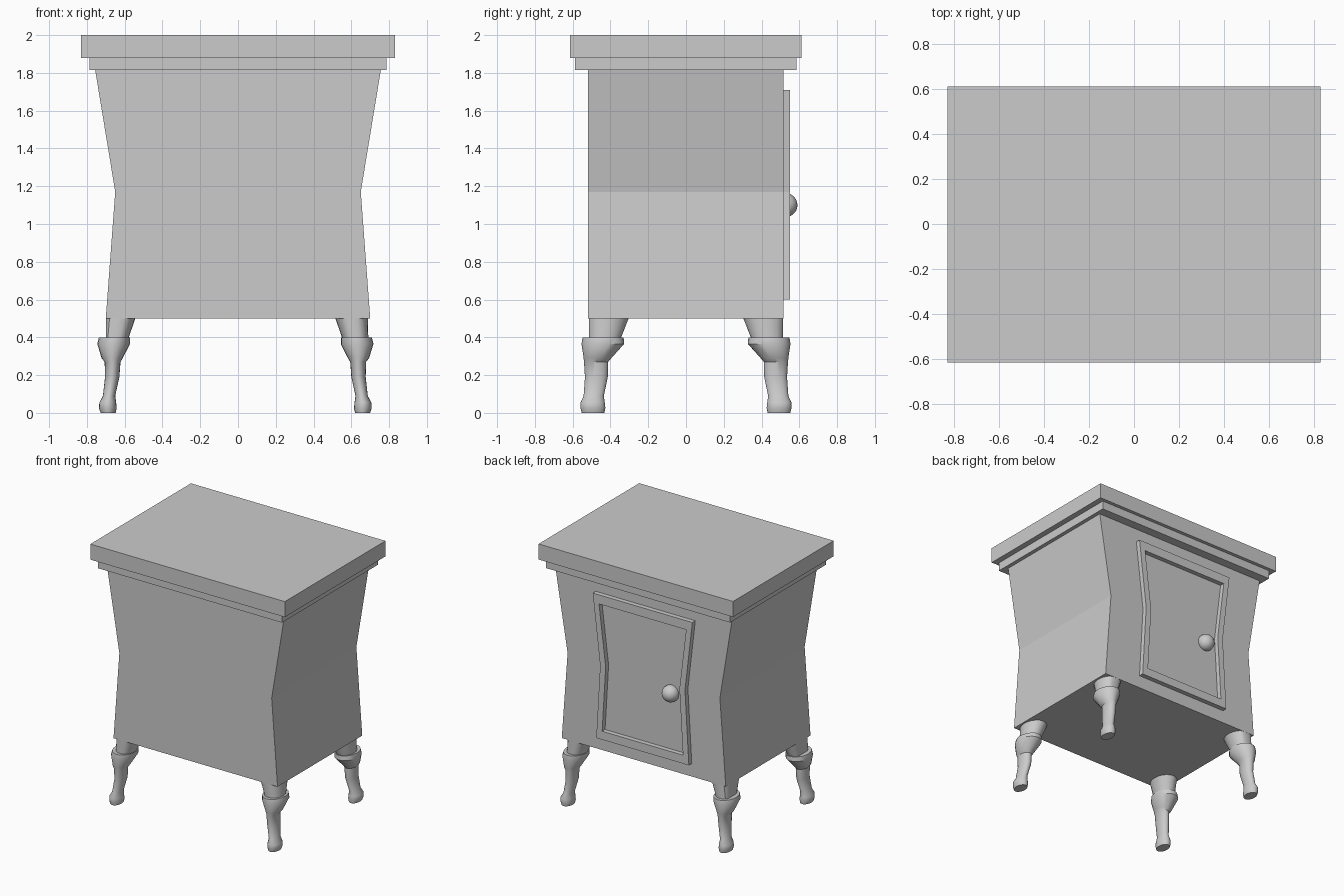
import bpy, bmesh, math

if "Cube" in bpy.data.objects:
    bpy.data.objects.remove(bpy.data.objects["Cube"])


def finish(name, bm, smooth=False):
    bmesh.ops.recalc_face_normals(bm, faces=bm.faces)
    mesh = bpy.data.meshes.new(name)
    bm.to_mesh(mesh)
    bm.free()
    ob = bpy.data.objects.new(name, mesh)
    bpy.context.collection.objects.link(ob)
    if smooth:
        bpy.ops.object.select_all(action='DESELECT')
        ob.select_set(True)
        bpy.context.view_layer.objects.active = ob
        bpy.ops.object.shade_smooth_by_angle(angle=math.radians(35))
    return ob


def outline(rows, cx=0.0):
    # Symmetric waisted outline from (half width, z) rows
    return [(cx + w, z) for w, z in rows] + [(cx - w, z) for w, z in reversed(rows)]


def loop(bm, pts, y):
    return [bm.verts.new((x, y, z)) for x, z in pts]


def bridge(bm, a, b):
    n = len(a)
    for i in range(n):
        bm.faces.new((a[i], a[(i + 1) % n], b[(i + 1) % n], b[i]))


def prism(name, pts, y0, y1):
    bm = bmesh.new()
    a, b = loop(bm, pts, y0), loop(bm, pts, y1)
    bridge(bm, a, b)
    bm.faces.new(a)
    bm.faces.new(b)
    return finish(name, bm)


# Waisted cabinet body and two stepped top slabs
prism("cabinet_body", outline([(0.70, 0.50), (0.65, 1.17), (0.757, 1.82)]), -0.518, 0.515)
prism("top_moulding", outline([(0.786, 1.815), (0.786, 1.88)]), -0.587, 0.585)
prism("table_top", outline([(0.83, 1.88), (0.83, 2.0)]), -0.615, 0.612)

# Raised door frame on the back face
bm = bmesh.new()
outer = outline([(0.395, 0.60), (0.362, 1.17), (0.425, 1.71)], -0.015)
inner = outline([(0.345, 0.665), (0.315, 1.17), (0.372, 1.64)], -0.015)
loops = [loop(bm, p, y) for p, y in
         ((outer, 0.510), (outer, 0.551), (inner, 0.551), (inner, 0.510))]
for i in range(4):
    bridge(bm, loops[i], loops[(i + 1) % 4])
finish("door_frame", bm)

# Round knob
bm = bmesh.new()
bmesh.ops.create_uvsphere(bm, u_segments=24, v_segments=14, radius=0.063)
bmesh.ops.translate(bm, verts=bm.verts, vec=(-0.238, 0.527, 1.10))
finish("door_knob", bm, True)

# Splayed turned leg: z, x range, y range of each oval ring
LEG = [
    (0.51, 0.540, 0.715, 0.300, 0.53),
    (0.395, 0.580, 0.718, 0.345, 0.52),
    (0.398, 0.572, 0.737, 0.330, 0.548),
    (0.365, 0.572, 0.745, 0.328, 0.553),
    (0.290, 0.610, 0.722, 0.395, 0.542),
    (0.270, 0.622, 0.706, 0.412, 0.540),
    (0.190, 0.628, 0.704, 0.414, 0.535),
    (0.090, 0.650, 0.715, 0.435, 0.542),
    (0.055, 0.645, 0.734, 0.430, 0.558),
    (0.025, 0.642, 0.736, 0.427, 0.558),
    (0.000, 0.648, 0.727, 0.432, 0.552),
]
SIDES = 20
for sx, side in ((-1, "left"), (1, "right")):
    for sy, end in ((-1, "front"), (1, "back")):
        bm = bmesh.new()
        rings = []
        for k, (z, x0, x1, y0, y1) in enumerate(LEG):
            ring = []
            for i in range(SIDES):
                t = 2 * math.pi * i / SIDES
                x = (x0 + x1) / 2 + (x1 - x0) / 2 * math.cos(t)
                y = (y0 + y1) / 2 + (y1 - y0) / 2 * math.sin(t)
                if sx > 0:
                    x -= 0.028
                if k < 2:  # top block is trimmed flush with the body corner
                    x, y = min(x, 0.699), min(y, 0.514)
                ring.append(bm.verts.new((sx * x, sy * y, z)))
            rings.append(ring)
        for a, b in zip(rings, rings[1:]):
            bridge(bm, a, b)
        bm.faces.new(rings[0])
        bm.faces.new(rings[-1])
        finish(f"{end}_{side}_leg", bm, True)
